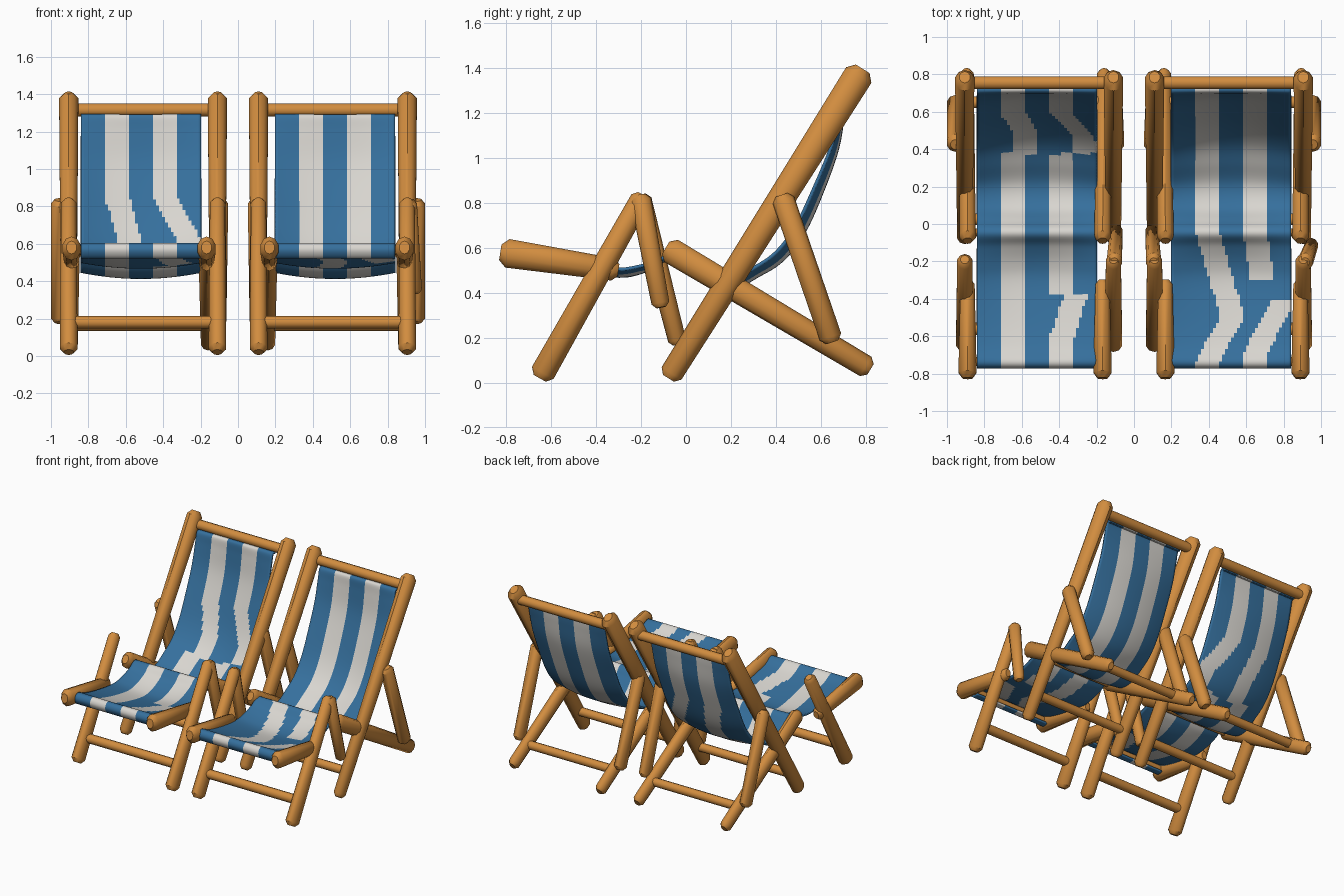
import bpy, bmesh, math
from mathutils import Vector

if "Cube" in bpy.data.objects:
    bpy.data.objects.remove(bpy.data.objects["Cube"])


def material(name, rgb):
    m = bpy.data.materials.new(name)
    m.diffuse_color = (*rgb, 1)
    m.use_nodes = True
    m.node_tree.nodes["Principled BSDF"].inputs["Base Color"].default_value = m.diffuse_color
    return m


WOOD = material("warm_wood", (0.64, 0.265, 0.05))
BLUE = material("blue_canvas", (0.036, 0.16, 0.335))
WHITE = material("white_canvas", (0.69, 0.67, 0.63))


def finish(name, bm, mats, angle=40):
    bmesh.ops.recalc_face_normals(bm, faces=bm.faces)
    me = bpy.data.meshes.new(name)
    bm.to_mesh(me)
    bm.free()
    for m in mats:
        me.materials.append(m)
    ob = bpy.data.objects.new(name, me)
    bpy.context.collection.objects.link(ob)
    bpy.ops.object.select_all(action='DESELECT')
    ob.select_set(True)
    bpy.context.view_layer.objects.active = ob
    bpy.ops.object.shade_smooth_by_angle(angle=math.radians(angle))
    return ob


def beam(name, p0, p1, r0, r1, flat=1.0, sides=10):
    """Tapered wooden pole with chamfered ends; flat scales its sideways width."""
    p0, p1 = Vector(p0), Vector(p1)
    d = (p1 - p0).normalized()
    u = Vector((1, 0, 0)) if abs(d.x) < 0.9 else Vector((0, 1, 0))
    u = (u - d * u.dot(d)).normalized()
    v = d.cross(u)
    stations = [(p0, r0 * 0.55), (p0 + d * r0 * 0.5, r0),
                (p1 - d * r1 * 0.5, r1), (p1, r1 * 0.55)]
    bm = bmesh.new()
    rings = []
    for c, r in stations:
        rings.append([bm.verts.new(c + u * math.cos(a) * r * flat + v * math.sin(a) * r)
                      for a in (2 * math.pi * (i + 0.5) / sides for i in range(sides))])
    for a, b in zip(rings, rings[1:]):
        for i in range(sides):
            j = (i + 1) % sides
            bm.faces.new((a[i], a[j], b[j], b[i]))
    bm.faces.new(rings[0])
    bm.faces.new(rings[-1])
    return finish(name, bm, [WOOD])


def smooth_path(pts, steps=6):
    """Catmull-Rom curve through (y, z, sag) points."""
    p = [Vector(q) for q in pts]
    p = [2 * p[0] - p[1]] + p + [2 * p[-1] - p[-2]]
    out = []
    for i in range(1, len(p) - 2):
        a, b, c, d = p[i - 1:i + 3]
        for k in range(steps):
            t = k / steps
            out.append(0.5 * (2 * b + (c - a) * t + (2 * a - 5 * b + 4 * c - d) * t * t
                              + (3 * b - a - 3 * c + d) * t ** 3))
    return out + [p[-2]]


# Canvas edge profile (y, z, middle sag): top bar, back, seat, middle bar, footrest
CANVAS = [(0.735, 1.285, 0), (0.705, 1.28, 0.005), (0.685, 1.2, 0.015), (0.645, 1.05, 0.03),
          (0.575, 0.88, 0.04), (0.49, 0.70, 0.045), (0.40, 0.58, 0.045), (0.30, 0.51, 0.04),
          (0.20, 0.455, 0.035), (0.10, 0.465, 0.025), (0.02, 0.53, 0.01), (-0.045, 0.585, 0),
          (-0.12, 0.545, 0.015), (-0.22, 0.515, 0.03), (-0.32, 0.505, 0.03),
          (-0.5, 0.53, 0.02), (-0.65, 0.565, 0.01), (-0.735, 0.598, 0),
          (-0.765, 0.57, 0), (-0.745, 0.53, 0), (-0.70, 0.53, 0)]


def ramp(v, a, b):
    return max(0.0, min(1.0, (v - a) / (b - a)))


def is_white(chair, x, y, z):
    """Five stripes; some stretches of cloth have slanting stripes."""
    first = second = 0.0            # sideways drift of the two white stripes
    if chair == "left":
        if y > 0.38:
            second = 0.13 * ramp(z, 0.85, 0.62)
            first = 0.5 * second
        elif y < -0.37:
            second = 0.08 * ramp(y, -0.62, -0.38)
        left = -0.84
    else:
        left = 0.198
        if y < -0.03:
            first = 0.13 * (ramp(y, -0.03, -0.48) if y > -0.5 else ramp(y, -0.75, -0.5))
            second = 0.04 * ramp(y, -0.03, -0.3) if y > -0.3 else 0.14 * ramp(y, -0.7, -0.42)
            if -0.41 < y < -0.3:
                second = 1          # stripe interrupted
    w = 0.1284
    d = x - left
    return w < d - first < 2 * w or 3 * w < d - second < 4 * w


def canvas(name, chair, x0, x1, cols=40):
    path = smooth_path(CANVAS)
    n = len(path)
    bm = bmesh.new()
    grid = []
    for i, p in enumerate(path):
        t = (path[min(i + 1, n - 1)] - path[max(i - 1, 0)]).xy.normalized()
        normal = Vector((-t.y, t.x))
        row = []
        for c in range(cols + 1):
            f = c / cols
            q = p.xy + normal * p.z * (1 - (2 * f - 1) ** 2)
            row.append(bm.verts.new((x0 + (x1 - x0) * f, q.x, q.y)))
        grid.append(row)
    for a, b in zip(grid, grid[1:]):
        for c in range(cols):
            face = bm.faces.new((a[c], a[c + 1], b[c + 1], b[c]))
            face.material_index = int(is_white(chair, *face.calc_center_median()))
    ob = finish(name, bm, [BLUE, WHITE], 60)
    mod = ob.modifiers.new("cloth_thickness", 'SOLIDIFY')
    mod.thickness = 0.014
    mod.offset = 0


for s, chair in ((-1, "left"), (1, "right")):
    # inner and outer frames: post, rail, rail foot, strut-top and strut-bottom x positions
    for part, xp, xr, xf, xt, xb in (("inner", 0.11, 0.168, 0.16, 0.095, 0.105),
                                     ("outer", 0.905, 0.89, 0.895, 0.957, 0.957)):
        def pole(name, x0, a, x1, b, r0, r1, flat=0.9):
            beam(f"{chair}_{part}_{name}", (s * x0, *a), (s * x1, *b), r0, r1, flat)
        pole("back_post", xp, (-0.078, 0.02), xp, (0.785, 1.395), 0.052, 0.066, 0.82)
        pole("front_leg", xp, (-0.65, 0.02), xp, (-0.19, 0.835), 0.055, 0.047)
        pole("seat_rail", xr, (-0.09, 0.60), xf, (0.82, 0.06), 0.058, 0.05, 0.8)
        pole("footrest_rail", xr, (-0.825, 0.58), xr, (-0.3, 0.50), 0.064, 0.05, 0.8)
        pole("back_strut", xt, (0.425, 0.835), xb, (0.65, 0.18), 0.05, 0.05)
        # front struts: long on the inner legs, a short one on the far right leg
        if part == "inner":
            pole("front_strut", 0.105, (-0.205, 0.835), 0.095, (-0.035, 0.17), 0.047, 0.04)
        elif chair == "right":
            pole("front_strut", 0.915, (-0.205, 0.835), 0.95, (-0.11, 0.335), 0.047, 0.04)
    # crossbars joining both frames
    for name, y, z, xa, xb, r in (("top_bar", 0.755, 1.315, 0.11, 0.905, 0.036),
                                  ("front_leg_bar", -0.56, 0.18, 0.11, 0.905, 0.034),
                                  ("post_bar", 0.025, 0.18, 0.11, 0.905, 0.032),
                                  ("rear_bar", 0.65, 0.165, 0.165, 0.89, 0.032),
                                  ("middle_bar", -0.045, 0.555, 0.168, 0.89, 0.022),
                                  ("footrest_bar", -0.735, 0.565, 0.168, 0.89, 0.026)):
        beam(f"{chair}_{name}", (s * xa, y, z), (s * xb, y, z), r, r)
    canvas(f"{chair}_canvas", chair, s * 0.198, s * 0.84)
